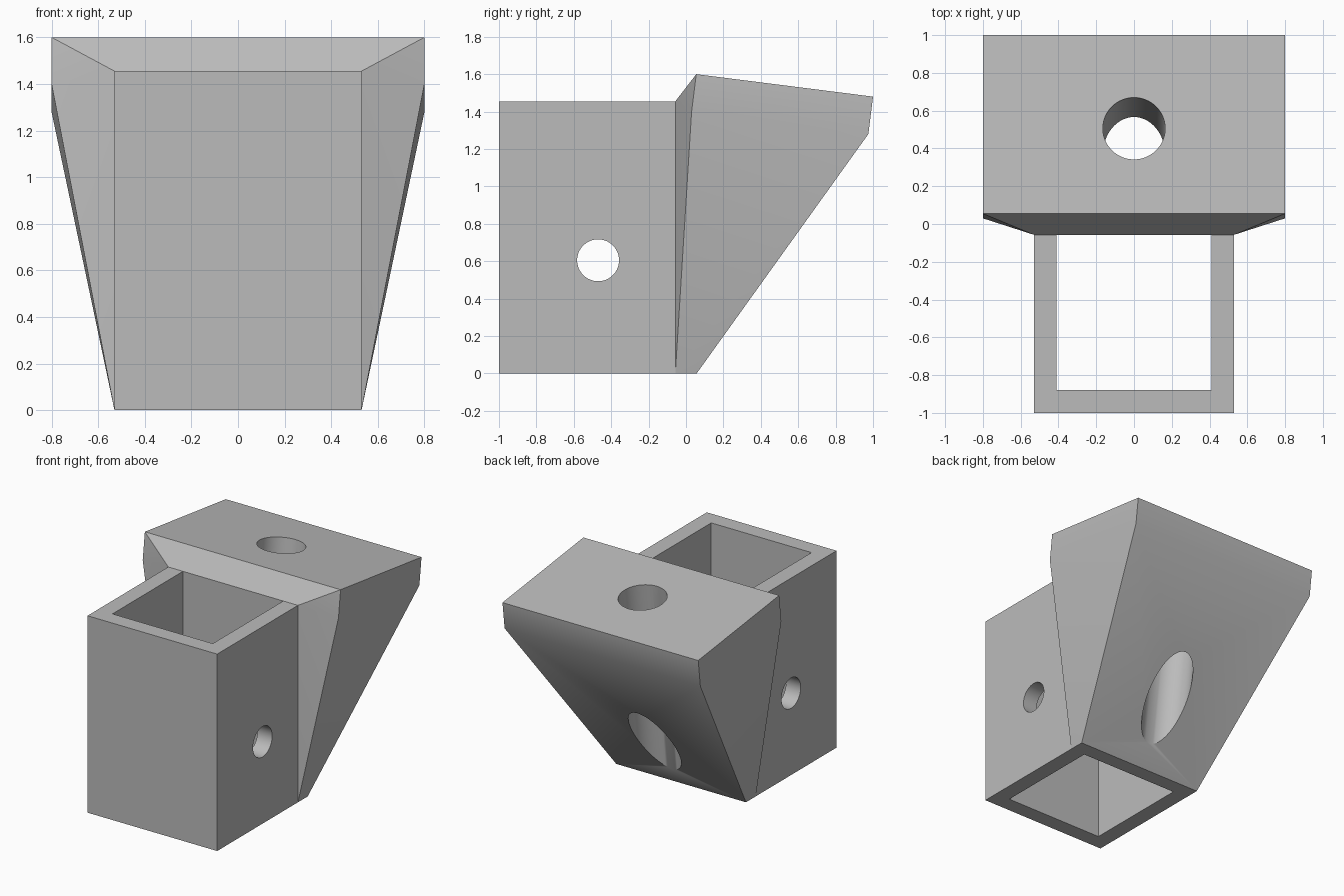
import bpy, bmesh
from math import atan2
from mathutils import Matrix, Vector

cube = bpy.data.objects.get("Cube")
if cube:
    bpy.data.objects.remove(cube, do_unlink=True)

grey = bpy.data.materials.new("plain grey")
grey.use_nodes = True
colour = (0.5, 0.5, 0.5, 1)
grey.diffuse_color = colour
grey.node_tree.nodes["Principled BSDF"].inputs["Base Color"].default_value = colour


def finish(name, bm):
    bmesh.ops.recalc_face_normals(bm, faces=bm.faces)
    mesh = bpy.data.meshes.new(name)
    bm.to_mesh(mesh)
    bm.free()
    mesh.materials.append(grey)
    obj = bpy.data.objects.new(name, mesh)
    bpy.context.collection.objects.link(obj)
    return obj


def box(name, low, high):
    bm = bmesh.new()
    low, high = Vector(low), Vector(high)
    bmesh.ops.create_cube(bm, size=1, matrix=Matrix.Translation((low + high) / 2)
                          @ Matrix.Diagonal((*(high - low), 1)))
    return finish(name, bm)


def hull(name, stations):
    # Each station is (half width, y, z), mirrored to both sides
    bm = bmesh.new()
    for x, y, z in stations:
        for side in (-1, 1):
            bm.verts.new((side * x, y, z))
    res = bmesh.ops.convex_hull(bm, input=bm.verts[:])
    loose = [v for v in bm.verts if not v.link_faces]
    bmesh.ops.delete(bm, geom=loose, context='VERTS')
    return finish(name, bm)


def rod(name, radius, length, centre, axis, angle):
    bm = bmesh.new()
    bmesh.ops.create_cone(bm, cap_ends=True, segments=64, radius1=radius, radius2=radius,
                          depth=length, matrix=Matrix.Translation(centre)
                          @ Matrix.Rotation(angle, 4, axis))
    return finish(name, bm)


def combine(target, tool, operation):
    mod = target.modifiers.new(operation.lower(), 'BOOLEAN')
    mod.operation, mod.solver, mod.object = operation, 'EXACT', tool
    bpy.ops.object.select_all(action='DESELECT')
    bpy.context.view_layer.objects.active = target
    target.select_set(True)
    bpy.ops.object.modifier_apply(modifier=mod.name)
    bpy.data.objects.remove(tool, do_unlink=True)


W, PLATE = 0.53, 0.057

# Square socket and the flared head hulled from its back wall to a tilted slab
bracket = box("bracket", (-W, -1, 0), (W, 0, 1.455))
head = hull("flared_head", [
    (W, -PLATE, 0), (W, PLATE, 0), (W, -PLATE, 1.455),
    (0.8, 0.055, 1.6), (0.8, 1.0, 1.48), (0.8, 0.975, 1.28), (0.8, 0.03, 1.4)])
combine(bracket, head, 'UNION')

# Open cavity, pin hole across the socket, tilted hole through the head
combine(bracket, box("cavity", (-0.41, -0.88, -0.5), (0.41, -PLATE, 2)), 'DIFFERENCE')
combine(bracket, rod("pin_hole", 0.112, 3, (0, -0.47, 0.605), 'Y', atan2(1, 0)), 'DIFFERENCE')
tilt = atan2(0.12, 0.945)
combine(bracket, rod("head_hole", 0.165, 3.2, (0, 0.4, 0.71), 'X', -tilt), 'DIFFERENCE')

bpy.ops.object.shade_smooth_by_angle()
